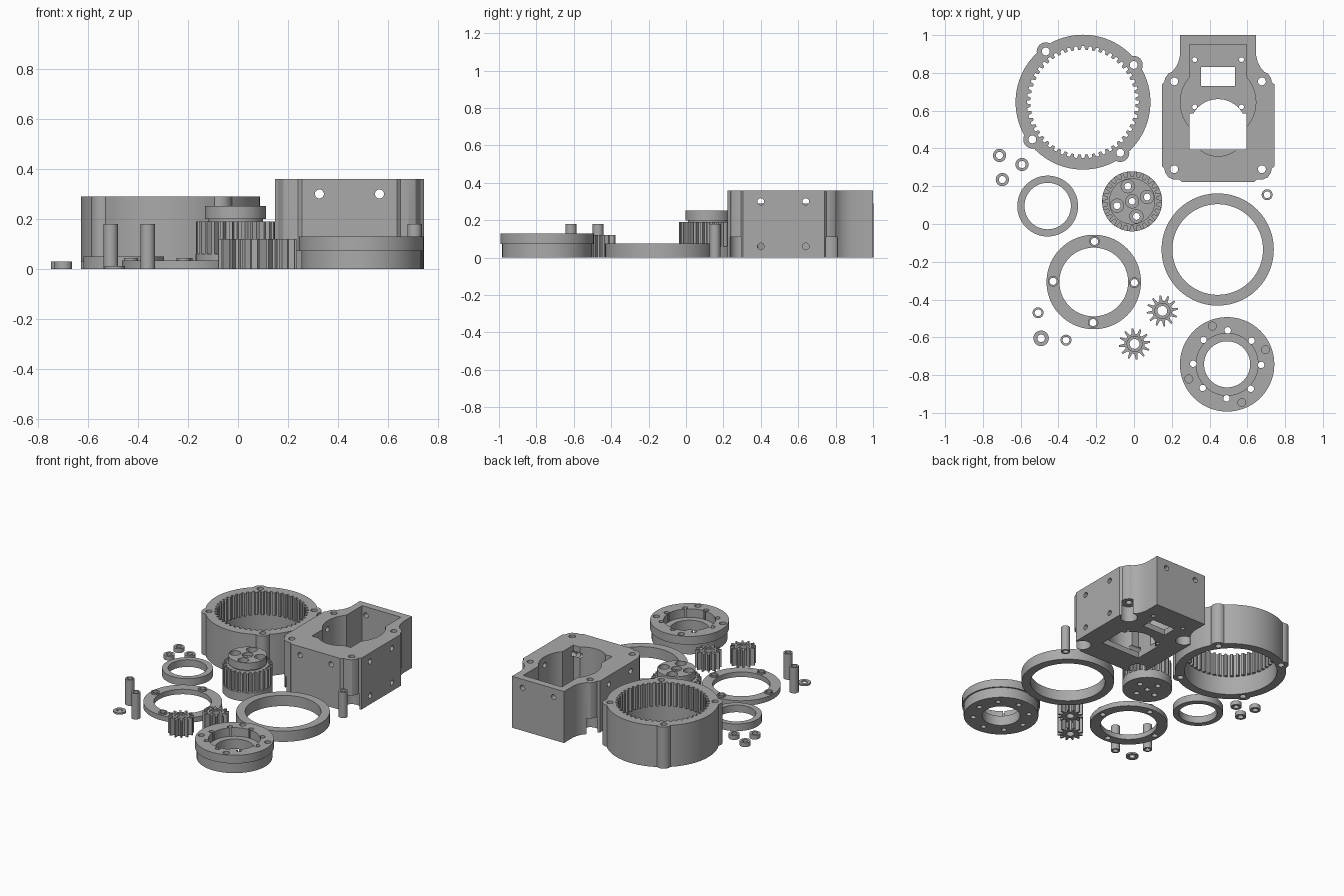
import bpy, bmesh
from math import sin, cos, pi, radians

if "Cube" in bpy.data.objects:
    bpy.data.objects.remove(bpy.data.objects["Cube"])

steel = bpy.data.materials.new("grey_metal")
steel.diffuse_color = (0.40, 0.40, 0.40, 1)
steel.use_nodes = True
steel.node_tree.nodes["Principled BSDF"].inputs["Base Color"].default_value = steel.diffuse_color


def circle(x, y, r, n=40):
    return [(x + r * cos(2 * pi * i / n), y + r * sin(2 * pi * i / n)) for i in range(n)]


def rect(x0, x1, y0, y1):
    return [(x0, y0), (x1, y0), (x1, y1), (x0, y1)]


def gear(x, y, root, tip, n, wide, narrow, turn=0.0):
    """Toothed outline; wide and narrow are tooth widths as a share of the pitch."""
    pts = []
    for i in range(n):
        a, p = 2 * pi * i / n + turn, pi / n
        for r, t in ((root, -wide), (tip, -narrow), (tip, narrow), (root, wide)):
            pts.append((x + r * cos(a + t * p), y + r * sin(a + t * p)))
    return pts


def prism(name, outline, z0, z1):
    bm = bmesh.new()
    base = bm.faces.new([bm.verts.new((x, y, z0)) for x, y in outline])
    top = bmesh.ops.extrude_face_region(bm, geom=[base])["geom"]
    bmesh.ops.translate(bm, vec=(0, 0, z1 - z0),
                        verts=[v for v in top if isinstance(v, bmesh.types.BMVert)])
    bmesh.ops.recalc_face_normals(bm, faces=bm.faces)
    me = bpy.data.meshes.new(name)
    bm.to_mesh(me)
    bm.free()
    me.materials.append(steel)
    ob = bpy.data.objects.new(name, me)
    bpy.context.collection.objects.link(ob)
    return ob


def combine(ob, tool, op):
    mod = ob.modifiers.new(op, 'BOOLEAN')
    mod.operation, mod.solver, mod.object = op, 'EXACT', tool
    bpy.context.view_layer.objects.active = ob
    bpy.ops.object.modifier_apply(modifier=mod.name)
    bpy.data.objects.remove(tool)


def cut(ob, outline, z0=-0.1, z1=0.5):
    combine(ob, prism("cutter", outline, z0, z1), 'DIFFERENCE')


def add(ob, outline, z0, z1):
    combine(ob, prism("boss", outline, z0, z1), 'UNION')


def drill(ob, axis, a, z, r):
    """Round hole right through, along x or y."""
    tool = prism("drill", circle(0, 0, r, 20), -2, 2)
    if axis == 'x':
        tool.rotation_euler, tool.location = (0, pi / 2, 0), (0, a, z)
    else:
        tool.rotation_euler, tool.location = (pi / 2, 0, 0), (a, 0, z)
    bpy.context.view_layer.update()
    combine(ob, tool, 'DIFFERENCE')


def polar(x, y, r, deg):
    return x + r * cos(radians(deg)), y + r * sin(radians(deg))


def tube(name, x, y, r, hole, h, n=40):
    ob = prism(name, circle(x, y, r, n), 0, h)
    cut(ob, circle(x, y, hole, n))
    return ob


# Ring gear with four screw lugs, inner teeth and a smooth bearing seat
X, Y = -0.27, 0.645
ring = prism("ring_gear", circle(X, Y, 0.357, 96), 0, 0.29)
lugs = [polar(X, Y, 0.333, 36.3 + 90 * k) for k in range(4)]
for p in lugs:
    add(ring, circle(*p, 0.048, 32), 0, 0.29)
cut(ring, gear(X, Y, 0.278, 0.297, 48, 0.62, 0.38))
cut(ring, circle(X, Y, 0.2975, 96), -0.1, 0.13)
for p in lugs:
    cut(ring, circle(*p, 0.021, 20))

# Motor housing: mirrored outline, pocketed screw corners, open cavity
C = 0.445
half = [(0.19, 0.222), (0.205, 0.235), (0.235, 0.235), (0.263, 0.247), (0.28, 0.272), (0.284, 0.293),
        (0.2975, 0.305), (0.2975, 0.74), (0.284, 0.752), (0.28, 0.773), (0.263, 0.797), (0.245, 0.805),
        (0.225, 0.828), (0.21, 0.857), (0.201, 0.895), (0.201, 1.0)]
house = prism("motor_housing", [(C + x, y) for x, y in half] + [(C - x, y) for x, y in half[::-1]], 0, 0.36)
cut(house, rect(C - 0.15, C + 0.15, 0.395, 0.95), 0.04)
cut(house, circle(C, 0.645, 0.2, 64), 0.04)
cut(house, circle(C, 0.51, 0.151, 64), 0.04)
cut(house, rect(C - 0.15, C + 0.15, 0.395, 0.585))
cut(house, [p for p in circle(C, 0.51, 0.151, 64) if p[1] > 0.5])
cut(house, rect(C - 0.09, C + 0.09, 0.73, 0.83))
for s in (-1, 1):
    for y in (0.29, 0.755):
        cut(house, circle(C + s * 0.232, y, 0.055, 32), -0.1, 0.11)
        cut(house, circle(C + s * 0.232, y, 0.021, 20))
    for y in (0.62, 0.87):
        cut(house, circle(C + s * 0.124, y, 0.013, 16))
    drill(house, 'y', C + s * 0.12, 0.30, 0.018)
for y in (0.4, 0.64):
    for z in (0.06, 0.30):
        drill(house, 'x', y, z, 0.018)

# Planet carrier: base disc, teeth, neck and drilled hub
X, Y = -0.01, 0.12
carrier = prism("planet_carrier", circle(X, Y, 0.159, 64), 0, 0.06)
add(carrier, gear(X, Y, 0.132, 0.158, 26, 0.6, 0.35), 0.055, 0.19)
add(carrier, circle(X, Y, 0.11, 64), 0.18, 0.205)
add(carrier, circle(X, Y, 0.122, 64), 0.2, 0.252)
cut(carrier, circle(X, Y, 0.018, 20))
for k in range(4):
    p = polar(X, Y, 0.083, 16 + 90 * k)
    cut(carrier, circle(*p, 0.035, 24), 0.215, 0.5)
    cut(carrier, circle(*p, 0.018, 20))
cut(carrier, circle(X, Y, 0.035, 24), 0.23, 0.5)

# Flange ring with four raised screw bosses
X, Y = -0.213, -0.307
flange = tube("flange_ring", X, Y, 0.25, 0.182, 0.035, 80)
for k in range(4):
    p = polar(X, Y, 0.215, -1 + 90 * k)
    add(flange, circle(*p, 0.028, 24), 0, 0.045)
    cut(flange, circle(*p, 0.019, 20))

# Bearings
tube("large_bearing", 0.443, -0.135, 0.297, 0.24, 0.075, 96)
tube("small_bearing", -0.457, 0.095, 0.161, 0.123, 0.05, 64)

# Output disc: stepped rim, recess, through holes and blind holes
X, Y = 0.493, -0.743
disc = prism("output_disc", circle(X, Y, 0.24, 80), 0, 0.08)
add(disc, circle(X, Y, 0.25, 80), 0.072, 0.13)
cut(disc, circle(X, Y, 0.122, 64))
cut(disc, circle(X, Y, 0.164, 64), 0.07, 0.5)
for k in range(8):
    cut(disc, circle(*polar(X, Y, 0.18, 45 * k - 1), 0.017, 20))
for k in range(4):
    cut(disc, circle(*polar(X, Y, 0.217, 21 + 90 * k), 0.021, 20), 0.08, 0.5)

# Planet pinions
for i, (x, y) in enumerate(((0.15, -0.46), (0.003, -0.635))):
    pinion = prism(f"pinion_{i + 1}", gear(x, y, 0.053, 0.083, 12, 0.6, 0.2, 0.13), 0, 0.12)
    cut(pinion, circle(x, y, 0.04, 32), 0.112, 0.5)
    cut(pinion, circle(x, y, 0.026, 24))

# Hollow pins, spacers and a thin washer
for i, (x, y) in enumerate(((-0.508, -0.47), (-0.36, -0.615), (0.705, 0.155))):
    tube(f"hollow_pin_{i + 1}", x, y, 0.029, 0.018, 0.18, 28)
for i, (x, y) in enumerate(((-0.712, 0.363), (-0.593, 0.315), (-0.697, 0.235))):
    tube(f"spacer_{i + 1}", x, y, 0.035, 0.019, 0.03, 28)
tube("washer", -0.492, -0.605, 0.041, 0.02, 0.012, 28)

# Smooth the round walls, keep the edges crisp
bpy.ops.object.select_all(action='SELECT')
bpy.ops.object.shade_smooth_by_angle(angle=radians(30))
